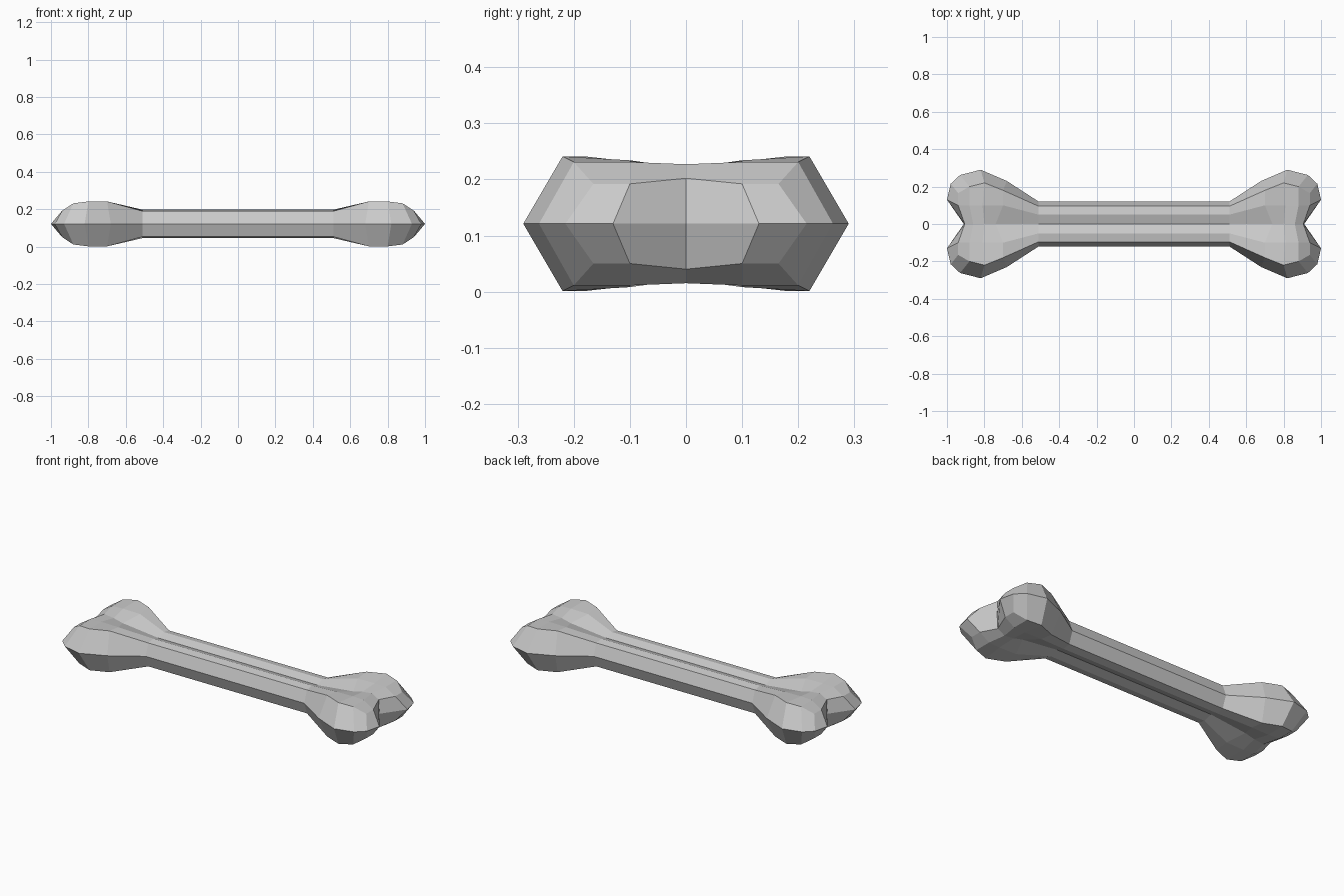
import bpy, bmesh

if "Cube" in bpy.data.objects:
    bpy.data.objects.remove(bpy.data.objects["Cube"])

MID = 0.121  # height of the horizontal symmetry plane

# One eighth of the bone: stations along x, each running from the centre
# groove over the top ridge and rim to the side outline (x, y, z)
shaft = [(0, MID + 0.060), (0.05, MID + 0.076), (0.095, MID + 0.068), (0.12, MID)]
stations = [
    [(0.0, y, z) for y, z in shaft],
    [(0.51, y, z) for y, z in shaft],
    [(0.74, 0, 0.206), (0.70, 0.10, 0.232), (0.70, 0.18, 0.241), (0.68, 0.23, MID)],
    [(0.80, 0, 0.220), (0.81, 0.10, 0.234), (0.80, 0.22, 0.241), (0.82, 0.29, MID)],
    [(0.86, 0, 0.227), (0.88, 0.10, 0.231), (0.88, 0.20, 0.231), (0.93, 0.262, MID)],
    [(0.905, 0, 0.202), (0.94, 0.10, 0.192), (0.94, 0.165, 0.192), (0.98, 0.215, MID)],
]

bm = bmesh.new()
rows = [[bm.verts.new((x, y, z - MID)) for x, y, z in st] for st in stations]
# End cap row: notch, knuckle tip, then the shared corner of the last station
rows.append([bm.verts.new((0.91, 0, 0)), bm.verts.new((1.0, 0.13, 0)), rows[-1][3]])

for a, b in zip(rows, rows[1:]):
    for j in range(len(b) - 1):
        bm.faces.new((a[j], b[j], b[j + 1], a[j + 1]))

mesh = bpy.data.meshes.new("bone")
bm.to_mesh(mesh)
bm.free()
bone = bpy.data.objects.new("bone", mesh)
bone.location.z = MID
bpy.context.collection.objects.link(bone)

# Mirror in all three directions to complete the bone
mirror = bone.modifiers.new("mirror", 'MIRROR')
mirror.use_axis = (True, True, True)
mirror.use_clip = True
mirror.merge_threshold = 0.0005
